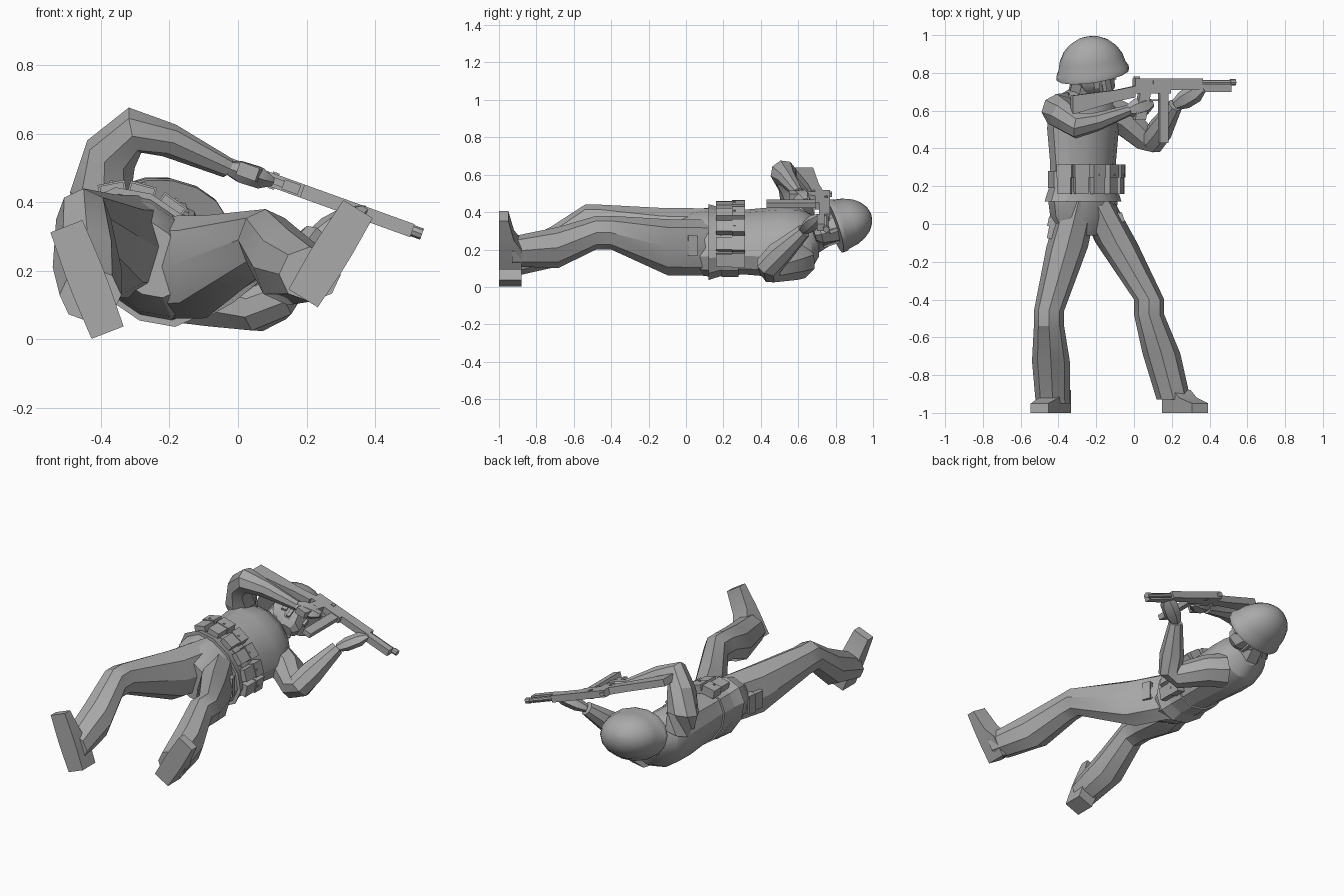
import bpy, bmesh
from math import sin, cos, pi, radians
from mathutils import Vector

default_cube = bpy.data.objects.get("Cube")
if default_cube:
    bpy.data.objects.remove(default_cube, do_unlink=True)

colour = (.4, .4, .4, 1)
grey = bpy.data.materials.new("plain_grey")
grey.use_nodes = True
grey.diffuse_color = colour
grey.node_tree.nodes["Principled BSDF"].inputs["Base Color"].default_value = colour

X, Y, Z = Vector((1, 0, 0)), Vector((0, 1, 0)), Vector((0, 0, 1))
parts = []


def point(x, y, z):
    return Vector((x, y, z))


def loft(name, rings):
    """Skin a list of equal-length point rings and close both ends."""
    bm = bmesh.new()
    rows = [[bm.verts.new(corner) for corner in ring] for ring in rings]
    for lower, upper in zip(rows, rows[1:]):
        for i in range(len(lower)):
            bm.faces.new((lower[i - 1], lower[i], upper[i], upper[i - 1]))
    bm.faces.new(rows[0])
    bm.faces.new(rows[-1])
    bmesh.ops.recalc_face_normals(bm, faces=bm.faces)
    mesh = bpy.data.meshes.new(name)
    bm.to_mesh(mesh)
    bm.free()
    mesh.materials.append(grey)
    part = bpy.data.objects.new(name, mesh)
    bpy.context.collection.objects.link(part)
    parts.append(part)


def oval(centre, u, v, sides=8):
    angles = [2 * pi * i / sides for i in range(sides)]
    return [centre + u * cos(angle) + v * sin(angle) for angle in angles]


def rect(centre, u, v):
    return [centre - u - v, centre + u - v, centre + u + v, centre - u + v]


def box(name, centre, size, axes=(X, Y, Z)):
    u, v, w = (axis * length / 2 for axis, length in zip(axes, size))
    loft(name, [rect(centre - w, u, v), rect(centre + w, u, v)])


def limb(name, joints, radii, flat=1, sides=8):
    """Round limb through a list of joints, one radius for each."""
    rings = []
    for i, joint in enumerate(joints):
        before, after = joints[max(i - 1, 0)], joints[min(i + 1, len(joints) - 1)]
        direction = (after - before).normalized()
        u = direction.cross(point(.3, .2, -.9)).normalized()
        rings.append(oval(joint, u * radii[i], direction.cross(u) * radii[i] * flat, sides))
    loft(name, rings)


# Torso: the chest faces halfway between +x and +z
chest = (X + Z).normalized()
flank = (X - Z).normalized()
spine = point(-.27, 0, .24)
half_width, half_depth = .23, .16


def body(name, rows):
    loft(name, [oval(spine + Y * y, flank * half_width * scale, chest * half_depth * scale, 12)
                for y, scale in rows])


body("jacket", [(.12, 1.03), (.2, .9), (.32, .88), (.5, .96), (.6, .95), (.67, .75), (.71, .4)])
body("trouser_seat", [(.15, .95), (.04, .88), (-.06, .6)])
body("belt", [(.19, .94), (.28, .94)])

# Belt pouches with flaps and studs
for number in range(6):
    angle = radians(26 * number - 65)
    on_belt = spine + (chest * half_depth * cos(angle) + flank * half_width * sin(angle)) * .94
    outward = (chest * cos(angle) / half_depth + flank * sin(angle) / half_width).normalized()
    axes = (outward.cross(Y), Y, outward)
    box(f"pouch_{number}", on_belt + Y * .23 + outward * .01, (.07, .14, .04), axes)
    box(f"pouch_flap_{number}", on_belt + Y * .28 + outward * .01, (.08, .07, .05), axes)
    box(f"pouch_stud_{number}", on_belt + Y * .26 + outward * .03, (.01, .01, .02), axes)


# Hip cases, each leaning with its leg
def hip_case(name, centre, lean):
    axes = (lean.cross(Z).normalized(), lean.normalized(), Z)
    box(name, centre, (.04, .12, .1), axes)
    box(name + "_flap", centre + Y * .03, (.05, .05, .11), axes)


hip_case("left_hip_case", point(-.08, 0, .22), Y - X * .35)
hip_case("right_hip_case", point(-.43, -.02, .27), Y + X * .2)


# Trouser legs: every section lies square to the y axis
def leg(name, hip, knee, ankle):
    thigh = hip.lerp(knee, .4) - Z * .03
    calf = knee.lerp(ankle, .5) - Z * .03
    bend = Y * .04
    sections = [(hip, .1, .15), (thigh, .11, .15), (knee + bend, .08, .09),
                (knee - bend, .08, .09), (calf, .1, .11), (ankle, .09, .08)]
    loft(name, [oval(centre, X * wide, Z * high) for centre, wide, high in sections])


leg("left_leg", point(-.21, .13, .21), point(.08, -.44, .29), point(.21, -.93, .19))
leg("right_leg", point(-.29, .13, .27), point(-.45, -.5, .35), point(-.43, -.95, .13))


# Boots: soles on the plane y = -1, sections run from heel to toe
def boot(name, heel, toe):
    across_sole = (toe - heel).normalized().cross(Y)
    sections = [(0, .05, .12), (.4, .055, .12), (.6, .055, .08), (1, .05, .05)]
    loft(name, [rect(heel.lerp(toe, along) + Y * high / 2, across_sole * wide, Y * high / 2)
                for along, wide, high in sections])


boot("left_boot", point(.19, -1, .12), point(.35, -1, .38))
boot("right_boot", point(-.38, -1, .02), point(-.5, -1, .33))

# Arms and hands
right_wrist = point(-.03, .6, .5)
limb("right_arm", [point(-.37, .61, .33), point(-.4, .6, .43), point(-.37, .57, .54),
                   point(-.3, .52, .61), point(-.2, .54, .58), right_wrist],
     [.09, .09, .08, .07, .05, .03])
left_wrist = point(.22, .63, .3)
limb("left_arm", [point(-.16, .6, .14), point(-.06, .56, .12), point(.06, .45, .09),
                  point(.1, .44, .11), point(.14, .5, .18), left_wrist],
     [.1, .09, .07, .07, .07, .04])


def hand(name, wrist, fingertips):
    spots = [wrist.lerp(fingertips, share) for share in (0, .3, .7, 1)]
    limb(name, spots, [.03, .05, .05, .02], flat=.7, sides=6)


hand("right_hand", right_wrist, point(.1, .64, .46))
hand("left_hand", left_wrist, point(.37, .72, .38))

# Head, tilted towards the sights
crown = point(-.12, .94, .3).normalized()
cheek = crown.cross(X - Z * .2).normalized()
face = cheek.cross(crown)
brow = point(-.22, .81, .33)
head_axes = (face, crown, cheek)
limb("neck", [point(-.27, .66, .25), point(-.25, .77, .31)], [.09, .08])
loft("head", [oval(brow + crown * height + face * shift, face * size, cheek * size * .8)
              for height, shift, size in [(-.14, .03, .05), (-.11, .02, .09),
                                          (-.05, 0, .11), (.04, 0, .12)]])
box("nose", brow - crown * .04 + face * .1, (.04, .05, .02), head_axes)
for side_name, sign in (("left", -1), ("right", 1)):
    temple = brow - crown * .05 + cheek * sign * .08
    box(f"{side_name}_ear", temple, (.03, .05, .02), head_axes)
    box(f"{side_name}_chin_strap", temple + face * .04, (.02, .12, .01), head_axes)


# Helmet: a dome rising from a flared brim
def helmet_ring(height, scale):
    return oval(brow + crown * height, face * .2 * scale, cheek * .15 * scale, 16)


dome_steps = [radians(step) for step in range(6, 90, 16)]
loft("helmet", [helmet_ring(-.02, .98), helmet_ring(0, .98)]
     + [helmet_ring(.19 * sin(step), .92 * cos(step)) for step in dome_steps])

# Gun, laid out along its own axis
along = (X - Z * .36).normalized()
across = along.cross(Y)


def on_gun(distance, y):
    return Z * .5 + along * distance + Y * y


def gun_box(name, start, end, low, high, width=.04):
    centre = on_gun((start + end) / 2, (low + high) / 2)
    box(name, centre, (end - start, high - low, width), (along, Y, across))


gun_box("receiver", 0, .2, .69, .77)
gun_box("receiver_front", .2, .38, .71, .77)
gun_box("rear_sight", 0, .03, .76, .78, .02)
gun_box("magazine", .14, .19, .43, .76, .03)
gun_box("fore_grip", .38, .54, .7, .74)
gun_box("bolt_handle", .1, .12, .74, .76, .05)
gun_box("trigger_guard", .07, .14, .65, .66, .02)
for name, start, end, radius in (("barrel", .37, .56, .013), ("muzzle", .54, .57, .017)):
    loft(name, [oval(on_gun(distance, .75), Y * radius, across * radius)
                for distance in (start, end)])
loft("stock", [rect(on_gun(distance, y), Y * high, across * .02)
               for distance, y, high in [(-.35, .63, .05), (-.1, .68, .03), (0, .7, .03)]])
loft("pistol_grip", [rect(on_gun(distance, y), along * .03, across * .02)
                     for distance, y in [(.03, .55), (.06, .7)]])

# Smooth shading with sharp creases
bpy.ops.object.select_all(action='DESELECT')
for part in parts:
    part.select_set(True)
bpy.context.view_layer.objects.active = parts[0]
bpy.ops.object.shade_smooth_by_angle(angle=radians(30))
